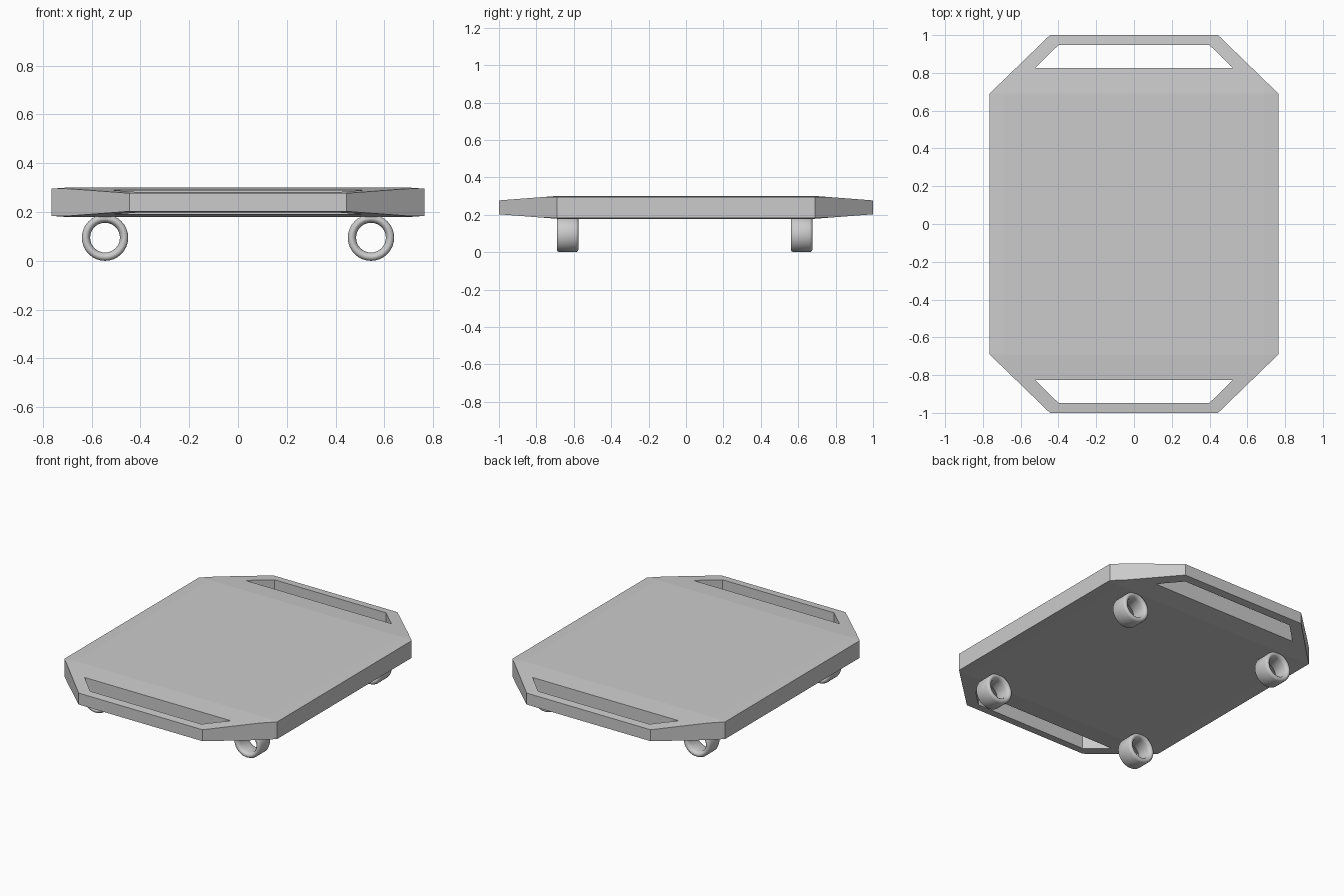
import bpy, bmesh
from math import cos, sin, tau, radians
from mathutils import Vector

if "Cube" in bpy.data.objects:
    bpy.data.objects.remove(bpy.data.objects["Cube"])

MID_Z = 0.24


def prism(name, outline, z0, z1):
    """Extrude a flat outline from z0 to z1."""
    bm = bmesh.new()
    face = bm.faces.new([bm.verts.new((x, y, z0)) for x, y in outline])
    ext = bmesh.ops.extrude_face_region(bm, geom=[face])
    for v in ext["geom"]:
        if isinstance(v, bmesh.types.BMVert):
            v.co.z = z1
    bmesh.ops.recalc_face_normals(bm, faces=bm.faces)
    return finish(name, bm)


def finish(name, bm):
    mesh = bpy.data.meshes.new(name)
    bm.to_mesh(mesh)
    bm.free()
    obj = bpy.data.objects.new(name, mesh)
    bpy.context.collection.objects.link(obj)
    return obj


# Deck: octagonal slab, thinning towards both ends and slightly at the sides
quarter = [(0.765, 0.69), (0.445, 1.0)]
outline = quarter + [(-x, y) for x, y in reversed(quarter)]
outline += [(-x, -y) for x, y in outline]
deck = prism("deck", outline, -1, 1)
bm = bmesh.new()
bm.from_mesh(deck.data)
for normal, dist in (((1, 0, 0), 0.69), ((0, 1, 0), 0.69)):
    for s in (-1, 1):
        bmesh.ops.bisect_plane(bm, geom=bm.verts[:] + bm.edges[:] + bm.faces[:],
                               dist=1e-5, plane_co=Vector(normal) * dist * s,
                               plane_no=normal)
for v in bm.verts:
    x, y = abs(v.co.x), abs(v.co.y)
    half = 0.061 - 0.077 * max(0, y - 0.69) - 0.07 * max(0, x - 0.69)
    v.co.z = MID_Z + (half if v.co.z > 0 else -half)
bm.to_mesh(deck.data)
bm.free()

# Handle slots cut through both ends
for s, end in ((-1, "front"), (1, "back")):
    slot = [(-0.525, 0.825 * s), (0.525, 0.825 * s), (0.4, 0.947 * s), (-0.4, 0.947 * s)]
    cutter = prism(end + "_slot_cutter", slot, 0, 0.5)
    cutter.hide_render = True
    mod = deck.modifiers.new(end + "_slot", "BOOLEAN")
    mod.operation, mod.solver, mod.object = "DIFFERENCE", "EXACT", cutter
    bpy.context.view_layer.objects.active = deck
    bpy.ops.object.modifier_apply(modifier=mod.name)
    bpy.data.objects.remove(cutter)


# Wheels: rounded hollow rings turned about the y axis
def wheel(name, x, y, segments=32):
    half = [(0.061, 0.0), (0.061, 0.035), (0.066, 0.050), (0.075, 0.0575),
            (0.083, 0.0575), (0.091, 0.053), (0.095, 0.044)]
    profile = half + [(r, -d) for r, d in reversed(half[1:])]
    bm = bmesh.new()
    rings = [[bm.verts.new((r * cos(tau * i / segments), d, r * sin(tau * i / segments)))
              for r, d in profile] for i in range(segments)]
    n = len(profile)
    for i in range(segments):
        a, b = rings[i], rings[(i + 1) % segments]
        for j in range(n):
            k = (j + 1) % n
            bm.faces.new((a[j], a[k], b[k], b[j]))
    bmesh.ops.recalc_face_normals(bm, faces=bm.faces)
    obj = finish(name, bm)
    obj.location = (x, y, 0.095)
    bpy.ops.object.select_all(action="DESELECT")
    obj.select_set(True)
    bpy.context.view_layer.objects.active = obj
    bpy.ops.object.shade_smooth_by_angle(angle=radians(40))


for end, y in (("front", -0.633), ("back", 0.618)):
    for side, x in (("left", -0.545), ("right", 0.545)):
        wheel(f"{end}_{side}_wheel", x, y)
